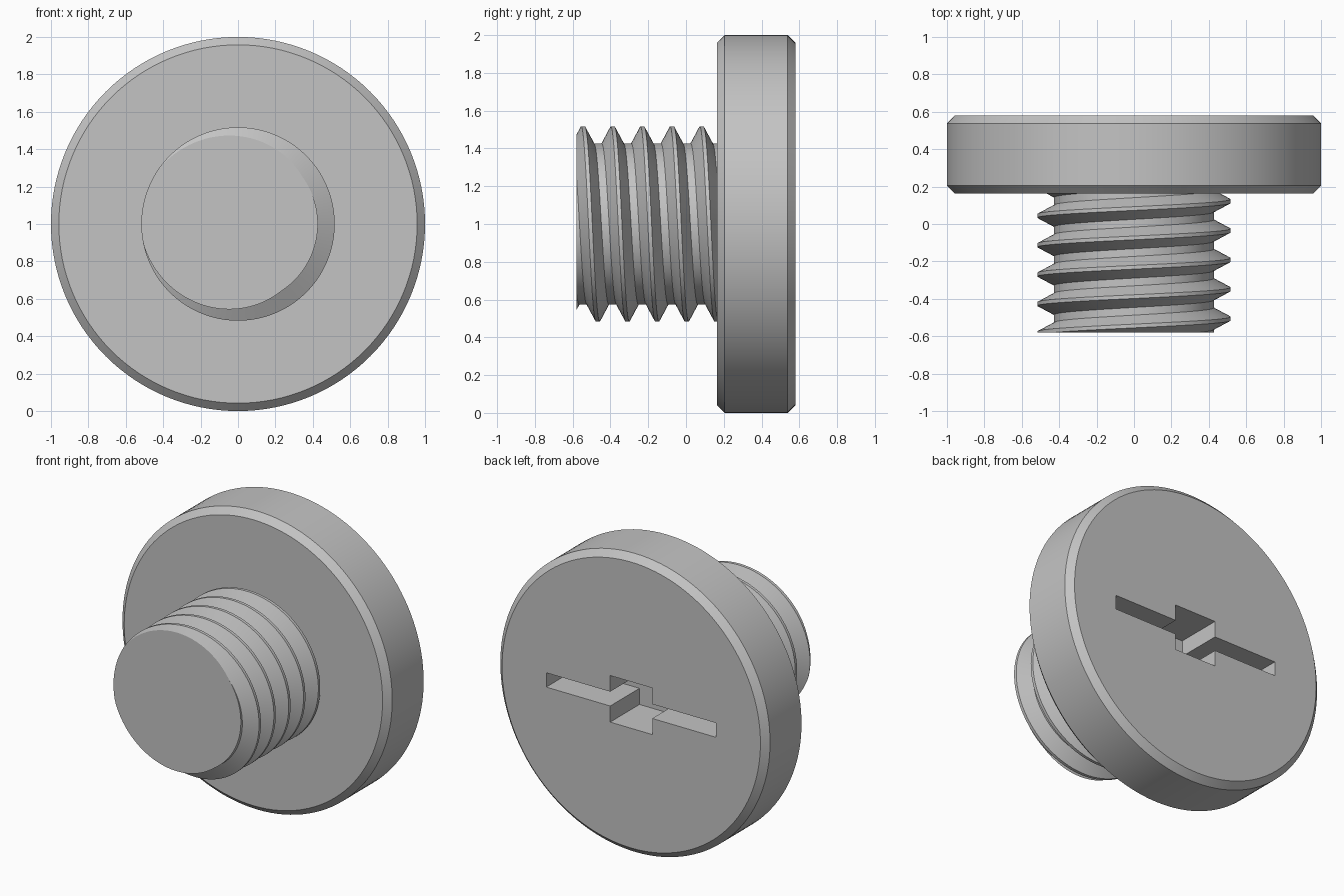
import bpy, bmesh, math

if "Cube" in bpy.data.objects:
    bpy.data.objects.remove(bpy.data.objects["Cube"])

SEG = 128
ZC = 1.0                      # height of the screw axis
Y_TIP, Y_SEAT, Y_TOP = -0.58, 0.163, 0.58

grey = bpy.data.materials.new("plain grey")
grey.diffuse_color = (0.55, 0.55, 0.55, 1)
grey.use_nodes = True
grey.node_tree.nodes["Principled BSDF"].inputs["Base Color"].default_value = grey.diffuse_color


def make_object(name, bm):
    bmesh.ops.remove_doubles(bm, verts=bm.verts, dist=1e-5)
    bmesh.ops.recalc_face_normals(bm, faces=bm.faces)
    mesh = bpy.data.meshes.new(name)
    bm.to_mesh(mesh)
    bm.free()
    mesh.materials.append(grey)
    obj = bpy.data.objects.new(name, mesh)
    bpy.context.collection.objects.link(obj)
    return obj


def activate(obj):
    bpy.ops.object.select_all(action='DESELECT')
    obj.select_set(True)
    bpy.context.view_layer.objects.active = obj


def polar(r, a, y):
    return (r * math.cos(a), y, ZC + r * math.sin(a))


# Head: chamfered disc, lathed around the y axis
bm = bmesh.new()
c = 0.042
rings = []
for r, y in ((1 - c, Y_SEAT), (1, Y_SEAT + c), (1, Y_TOP - c), (1 - c, Y_TOP)):
    rings.append([bm.verts.new(polar(r, 2 * math.pi * i / SEG, y)) for i in range(SEG)])
for a, b in zip(rings, rings[1:]):
    for i in range(SEG):
        j = (i + 1) % SEG
        bm.faces.new((a[i], a[j], b[j], b[i]))
bm.faces.new(rings[0])
bm.faces.new(rings[-1])
head = make_object("head", bm)

# Driver recess: long slot crossed by a square, cut into the back of the head
L, S, H = 0.63, 0.156, 0.048
half = [(L, -H), (L, H), (S, H), (S, S), (-S, S), (-S, H)]
outline = half + [(-x, -z) for x, z in half]
bm = bmesh.new()
floor = bm.faces.new([bm.verts.new((x, 0.27, ZC + z)) for x, z in outline])
ext = bmesh.ops.extrude_face_region(bm, geom=[floor], use_keep_orig=True)
for v in ext["geom"]:
    if isinstance(v, bmesh.types.BMVert):
        v.co.y = 0.75
cutter = make_object("recess_cutter", bm)
cutter.hide_render = True
mod = head.modifiers.new("recess", 'BOOLEAN')
mod.operation = 'DIFFERENCE'
mod.solver = 'EXACT'
mod.object = cutter
activate(head)
bpy.ops.object.modifier_apply(modifier=mod.name)
bpy.data.objects.remove(cutter)

# Threaded shank: helical profile trimmed flat at the tip and under the head
PITCH, R_CREST, R_ROOT = 0.157, 0.517, 0.427
CREST, FLANK = 0.010, 0.058   # half widths of crest flat and of thread base
PROFILE = [(-FLANK, R_ROOT), (-CREST, R_CREST), (CREST, R_CREST), (FLANK, R_ROOT)]
Y_END = Y_SEAT + 0.01


def radius(d):
    d = abs((d + PITCH / 2) % PITCH - PITCH / 2)
    t = min(1, max(0, (d - CREST) / (FLANK - CREST)))
    return R_CREST + (R_ROOT - R_CREST) * t


bm = bmesh.new()
columns = []
for i in range(SEG + 1):
    a = 2 * math.pi * i / SEG
    crest = -0.035 - PITCH * i / SEG
    col = []
    for k in range(-5, 5):
        for off, r in PROFILE:
            y = crest + k * PITCH + off
            if not Y_TIP < y < Y_END:
                y = min(Y_END, max(Y_TIP, y))
                r = radius(y - crest)
            col.append(bm.verts.new(polar(r, a, y)))
    columns.append(col)
tip = bm.verts.new((0, Y_TIP, ZC))
end = bm.verts.new((0, Y_END, ZC))
for p, q in zip(columns, columns[1:]):
    for j in range(len(p) - 1):
        bm.faces.new((p[j], q[j], q[j + 1], p[j + 1]))
    bm.faces.new((tip, q[0], p[0]))
    bm.faces.new((end, p[-1], q[-1]))
shank = make_object("threaded_shank", bm)

for obj in (head, shank):
    activate(obj)
    bpy.ops.object.shade_smooth_by_angle(angle=math.radians(25))
